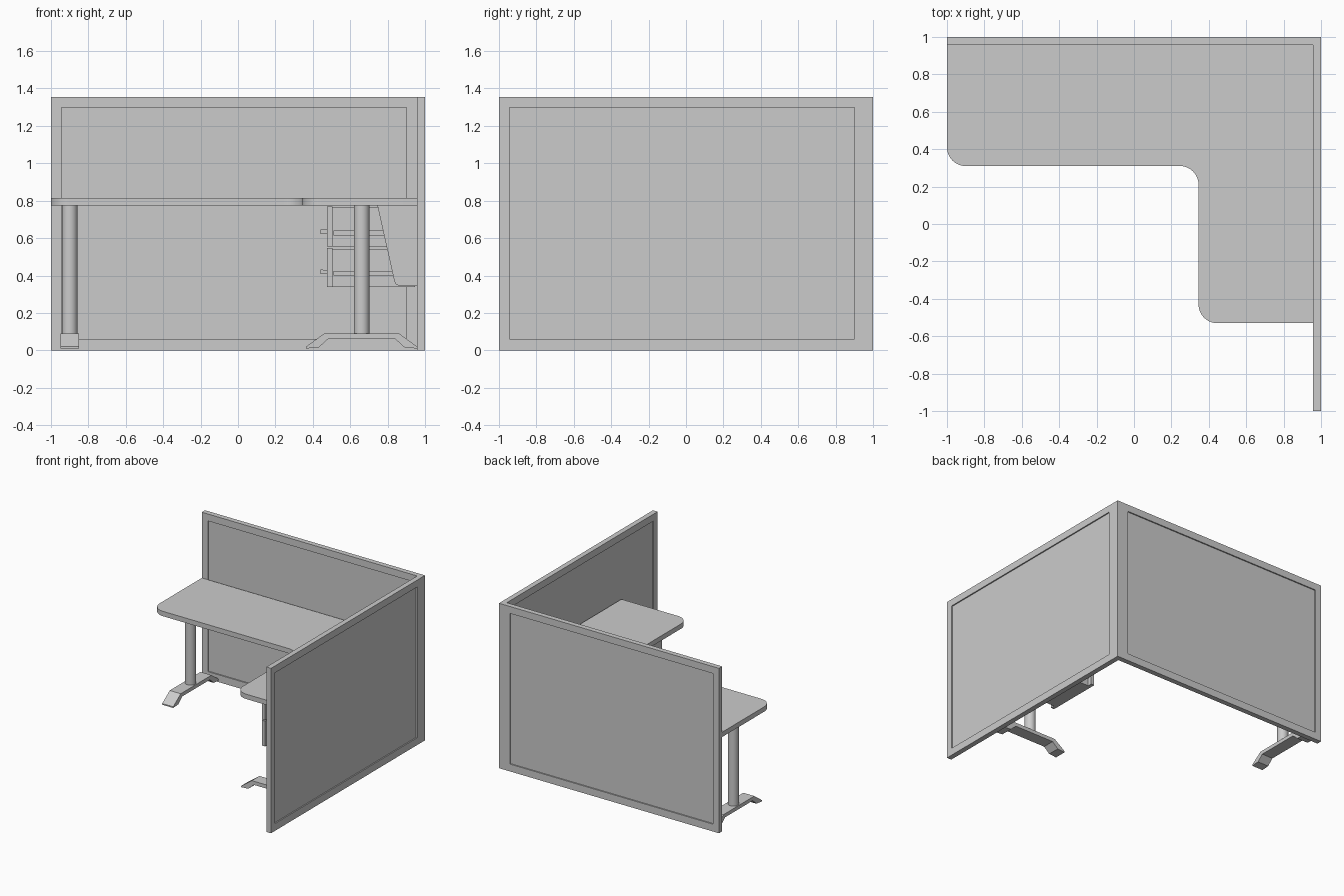
import bpy, bmesh, math
from mathutils import Vector

if "Cube" in bpy.data.objects:
    bpy.data.objects.remove(bpy.data.objects["Cube"])


def finish(name, bm, smooth=False):
    bmesh.ops.recalc_face_normals(bm, faces=bm.faces)
    me = bpy.data.meshes.new(name)
    bm.to_mesh(me)
    bm.free()
    ob = bpy.data.objects.new(name, me)
    bpy.context.collection.objects.link(ob)
    if smooth:
        bpy.ops.object.select_all(action='DESELECT')
        ob.select_set(True)
        bpy.context.view_layer.objects.active = ob
        bpy.ops.object.shade_smooth_by_angle(angle=math.radians(35))
    return ob


def add_box(bm, x, y, z):
    vs = bmesh.ops.create_cube(bm, size=1)["verts"]
    for v in vs:
        v.co = Vector([(r[0] + r[1]) / 2 + c * (r[1] - r[0]) for r, c in zip((x, y, z), v.co)])


def prism(name, pts, lo, hi, place, smooth=False):
    """Extrude a 2D outline between lo and hi; place maps (a, b, depth) to xyz."""
    bm = bmesh.new()
    a = [bm.verts.new(place(p, q, lo)) for p, q in pts]
    b = [bm.verts.new(place(p, q, hi)) for p, q in pts]
    bm.faces.new(a)
    bm.faces.new(b)
    n = len(pts)
    for i in range(n):
        bm.faces.new((a[i], a[(i + 1) % n], b[(i + 1) % n], b[i]))
    return finish(name, bm, smooth)


def arc(cx, cy, r, a0, a1, n=10):
    return [(cx + r * math.cos(math.radians(a0 + (a1 - a0) * i / n)),
             cy + r * math.sin(math.radians(a0 + (a1 - a0) * i / n))) for i in range(n + 1)]


IN = 0.958   # inner face of the partitions
H = 1.355


# Partition walls: mitred frame with a recessed infill on both faces
def partition(name, place):
    bm = bmesh.new()
    outers = []
    for depth, end, rec in ((IN, IN, 0.01), (1.0, 1.0, -0.01)):
        def ring(u0, u1, z0, z1, d):
            return [bm.verts.new(place(u, d, z)) for u, z in ((u0, z0), (u1, z0), (u1, z1), (u0, z1))]
        o = ring(-1, end, 0, H, depth)
        i = ring(-0.945, 0.9, 0.06, 1.298, depth)
        p = ring(-0.945, 0.9, 0.06, 1.298, depth + rec)
        for k in range(4):
            m = (k + 1) % 4
            bm.faces.new((o[k], o[m], i[m], i[k]))
            bm.faces.new((i[k], i[m], p[m], p[k]))
        bm.faces.new(p)
        outers.append(o)
    a, b = outers
    for k in range(4):
        m = (k + 1) % 4
        bm.faces.new((a[k], a[m], b[m], b[k]))
    finish(name, bm)


partition("back_partition", lambda u, d, z: (u, d, z))
partition("right_partition", lambda u, d, z: (d, u, z))

# L-shaped desktop with rounded corners
top = [(IN, IN), (-1, IN)]
top += arc(-0.9, 0.41, 0.1, 180, 270)
top += arc(0.245, 0.21, 0.1, 90, 0)
top += arc(0.445, -0.43, 0.1, 180, 270)
top += [(IN, -0.53)]
prism("desktop", top, 0.775, 0.815, lambda a, b, d: (a, b, d), True)

# Legs: bridge-shaped foot plus round column
foot = [(-0.297, 0.01), (-0.23, 0.015), (-0.18, 0.06), (0.18, 0.06), (0.23, 0.015), (0.297, 0.01),
        (0.297, 0.02), (0.2, 0.09), (-0.2, 0.09), (-0.297, 0.02)]
for side, cx, cy, along_x in (("left", -0.9, 0.67, False), ("right", 0.661, -0.43, True)):
    if along_x:
        put = lambda a, b, d: (cx + a, cy + d, b)
    else:
        put = lambda a, b, d: (cx + d, cy + a, b)
    prism(side + "_foot", foot, -0.05, 0.05, put)
    circle = arc(cx, cy, 0.042, 0, 360, 32)[:-1]
    prism(side + "_column", circle, 0.085, 0.78, lambda a, b, d: (a, b, d), True)

# Drawers: front, open box, slide rails and bar handle
Y0, Y1 = -0.37, 0.10
YM = (Y0 + Y1) / 2
for name, z0, z1, rail in (("lower", 0.34, 0.547, 0.4), ("upper", 0.555, 0.77, 0.615)):
    bm = bmesh.new()
    add_box(bm, (0.475, 0.505), (Y0, Y1), (z0, z1))
    finish(name + "_drawer_front", bm)

    bm = bmesh.new()
    a, b, t = Y0 + 0.035, Y1 - 0.035, 0.012
    zt = z1 - 0.006
    add_box(bm, (0.505, 0.945), (a, b), (z0, z0 + t))
    add_box(bm, (0.505, 0.945), (a, a + t), (z0 + t, zt))
    add_box(bm, (0.505, 0.945), (b - t, b), (z0 + t, zt))
    add_box(bm, (0.933, 0.945), (a + t, b - t), (z0 + t, zt))
    finish(name + "_drawer_box", bm)

    bm = bmesh.new()
    for y in ((a - 0.015, a), (b, b + 0.015)):
        add_box(bm, (0.51, 0.945), y, (rail, rail + 0.025))
    finish(name + "_drawer_rails", bm)

    bm = bmesh.new()
    h0 = rail + 0.008
    add_box(bm, (0.44, 0.455), (YM - 0.09, YM + 0.09), (h0, h0 + 0.024))
    for s in (-1, 1):
        add_box(bm, (0.455, 0.475), (YM + s * 0.08 - 0.01, YM + s * 0.08 + 0.01), (h0 + 0.002, h0 + 0.022))
    finish(name + "_drawer_handle", bm)

# Slanted side brackets holding the drawers under the desktop
bracket = [(0.745, 0.775), (0.836, 0.37), (0.843, 0.355), (0.858, 0.346), (IN, 0.345), (IN, 0.775)]
for name, y in (("front_bracket", Y0 + 0.005), ("rear_bracket", Y1 - 0.02)):
    prism(name, bracket, y, y + 0.015, lambda a, b, d: (a, d, b))
